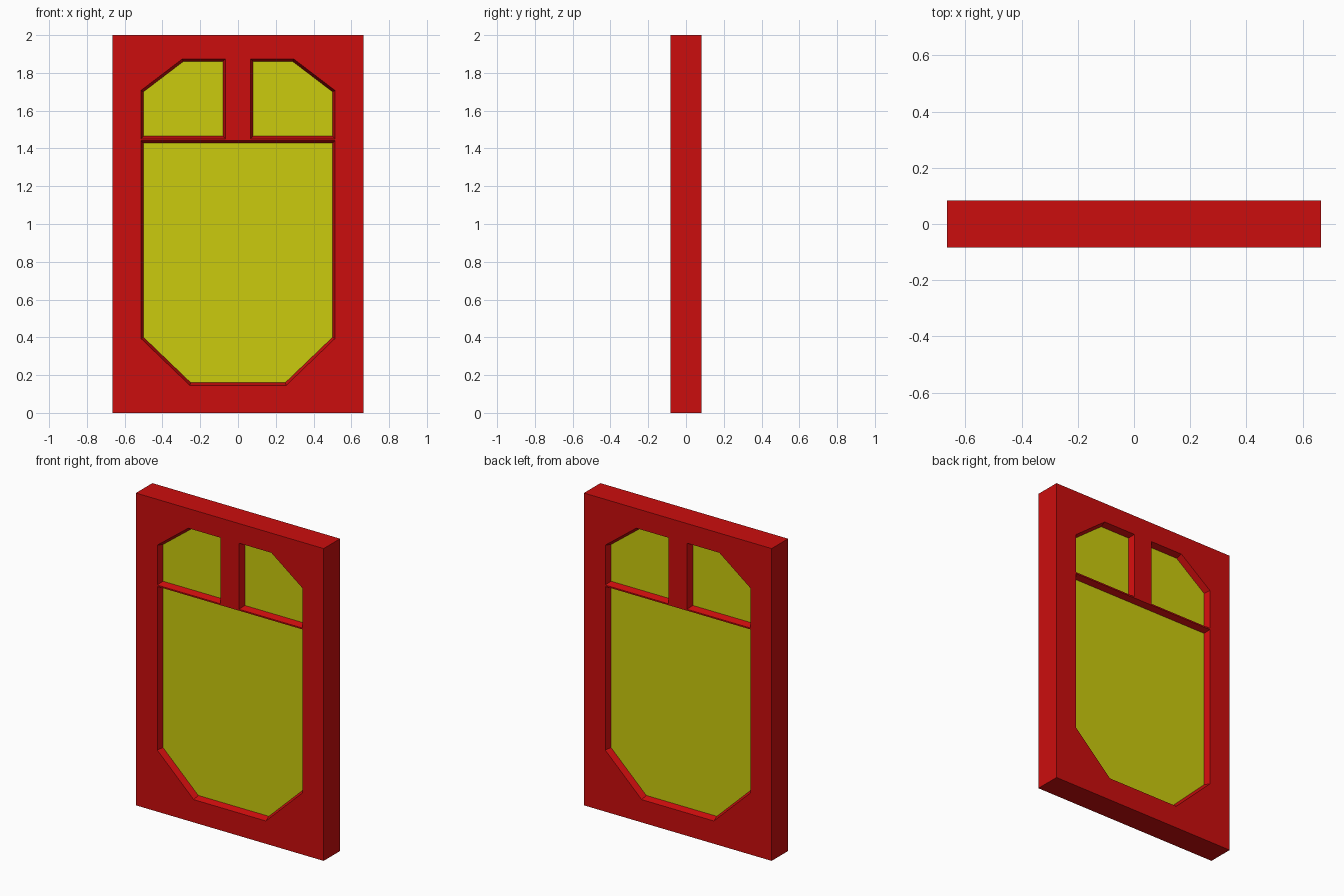
import bpy
import bmesh
from mathutils import Vector

cube = bpy.data.objects.get("Cube")
if cube:
    bpy.data.objects.remove(cube, do_unlink=True)

WIDTH, THICK, HEIGHT = 1.33, 0.166, 2.0
FACE = THICK / 2      # door surface
PANE = 0.045          # pane surface
RIM = 0.014           # width of the sloped rim
OVER = 0.02           # how far the cutters overshoot the door


def material(name, color):
    mat = bpy.data.materials.new(name)
    mat.use_nodes = True
    mat.diffuse_color = color
    mat.node_tree.nodes["Principled BSDF"].inputs["Base Color"].default_value = color
    return mat


red = material("red paint", (0.60, 0.004, 0.004, 1))
yellow = material("yellow glass", (0.60, 0.60, 0.004, 1))


def grow(outline, amount):
    """Offset a counter-clockwise outline outwards with mitred corners."""
    pts = [Vector(p) for p in outline]
    result = []
    for i, p in enumerate(pts):
        a = (p - pts[i - 1]).normalized()
        b = (pts[(i + 1) % len(pts)] - p).normalized()
        na, nb = Vector((a.y, -a.x)), Vector((b.y, -b.x))
        result.append(p + (na + nb) * amount / (1 + na.dot(nb)))
    return result


def loft(name, outline, sections, mat):
    """Skin through (y, growth) sections of one outline, capped at both ends."""
    bm = bmesh.new()
    rings = [[bm.verts.new((p.x, y, p.y)) for p in grow(outline, g)]
             for y, g in sections]
    for r, s in zip(rings, rings[1:]):
        for i in range(len(r)):
            bm.faces.new((r[i - 1], r[i], s[i], s[i - 1]))
    bm.faces.new(rings[0])
    bm.faces.new(rings[-1][::-1])
    bmesh.ops.recalc_face_normals(bm, faces=bm.faces)
    mesh = bpy.data.meshes.new(name)
    bm.to_mesh(mesh)
    bm.free()
    mesh.materials.append(mat)
    obj = bpy.data.objects.new(name, mesh)
    bpy.context.collection.objects.link(obj)
    return obj


# Pane outlines in x and z, counter-clockwise
upper = [(0.08, 1.465), (0.5, 1.465), (0.5, 1.70), (0.29, 1.86), (0.08, 1.86)]
lower = [(-0.25, 0.16), (0.25, 0.16), (0.5, 0.4), (0.5, 1.428), (-0.5, 1.428), (-0.5, 0.4)]
outlines = {
    "upper_left_pane": upper,
    "upper_right_pane": [(-x, z) for x, z in reversed(upper)],
    "lower_pane": lower,
}

# Door slab
half = WIDTH / 2
slab = [(-half, 0), (half, 0), (half, HEIGHT), (-half, HEIGHT)]
door = loft("door_frame", slab, [(-FACE, 0), (FACE, 0)], red)
bpy.context.view_layer.objects.active = door

# Openings with sloped rims on both sides, each holding a pane
flare = RIM * (FACE + OVER - PANE) / (FACE - PANE)
for name, outline in outlines.items():
    cutter = loft(name + "_cutter", outline,
                  [(-FACE - OVER, flare), (-PANE, 0), (PANE, 0), (FACE + OVER, flare)], red)
    cutter.hide_render = True
    cut = door.modifiers.new("opening", "BOOLEAN")
    cut.operation = "DIFFERENCE"
    cut.solver = "EXACT"
    cut.object = cutter
    bpy.ops.object.modifier_apply(modifier=cut.name)
    bpy.data.objects.remove(cutter, do_unlink=True)
    loft(name, outline, [(-PANE, 0), (PANE, 0)], yellow)
